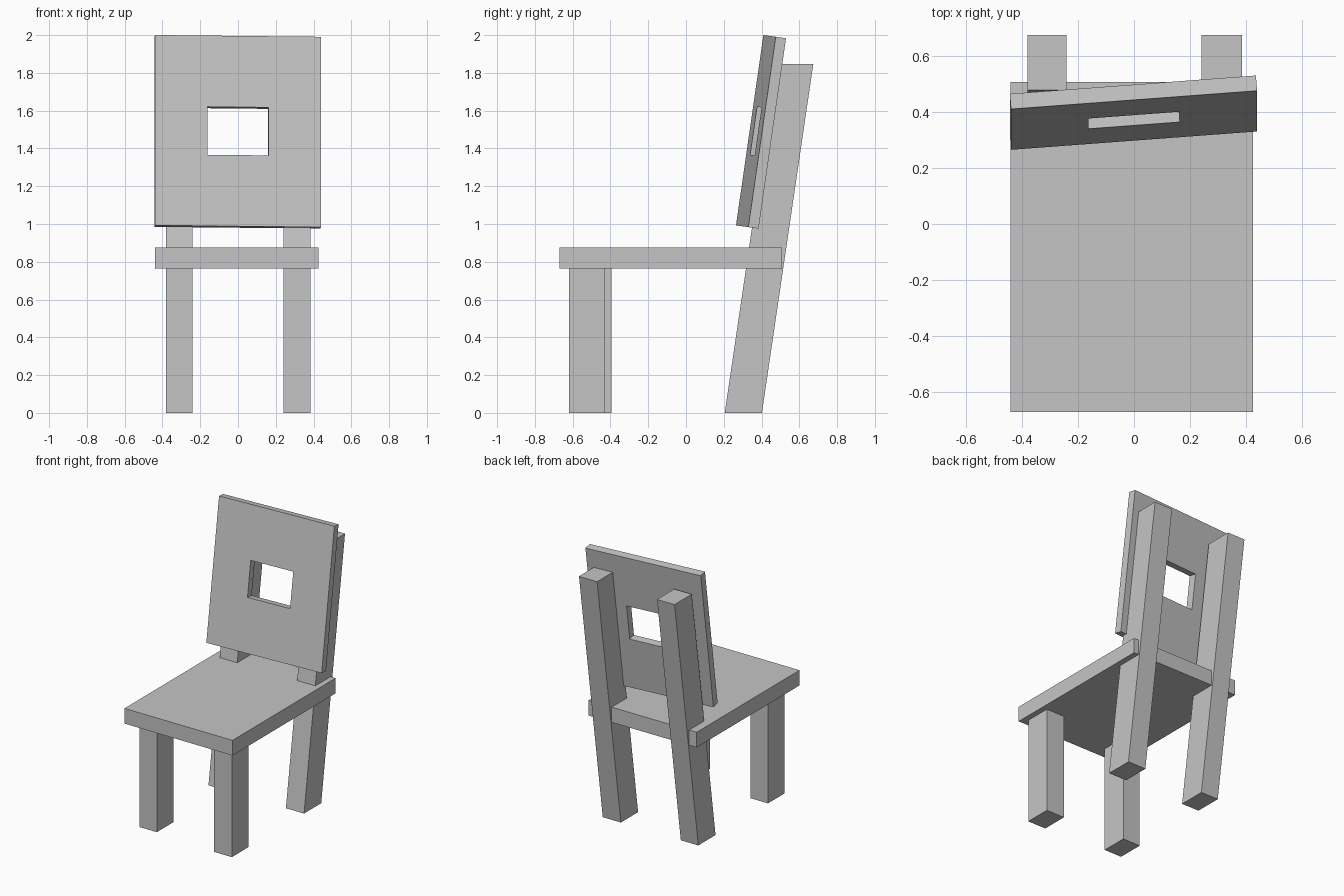
import bpy
import bmesh
from math import radians
from mathutils import Matrix, Vector

default = bpy.data.objects.get("Cube")
if default:
    bpy.data.objects.remove(default, do_unlink=True)

# Single plain grey for the whole chair
GREY = (0.56, 0.56, 0.56, 1.0)
grey = bpy.data.materials.new("plain grey")
grey.use_nodes = True
grey.diffuse_color = GREY
grey.node_tree.nodes["Principled BSDF"].inputs["Base Color"].default_value = GREY


def finish(name, bm):
    bmesh.ops.recalc_face_normals(bm, faces=bm.faces)
    mesh = bpy.data.meshes.new(name)
    bm.to_mesh(mesh)
    bm.free()
    mesh.materials.append(grey)
    obj = bpy.data.objects.new(name, mesh)
    bpy.context.collection.objects.link(obj)
    return obj


def block(name, low, high, lean=0.0):
    """Box between two corners; lean slides the top backwards."""
    low, high = Vector(low), Vector(high)
    size = high - low
    bm = bmesh.new()
    bmesh.ops.create_cube(bm, size=1)
    for v in bm.verts:
        t = v.co.z + 0.5
        v.co = (low + high) / 2 + v.co * size
        v.co.y += lean * t
    return finish(name, bm)


def backrest_panel(name, width, height, thick, hole_w, hole_h):
    """Upright slab with a rectangular window, centred on its origin."""
    bm = bmesh.new()
    rings = []
    for w, h in ((width, height), (hole_w, hole_h)):
        rings.append([bm.verts.new((sx * w / 2, -thick / 2, sz * h / 2))
                      for sx, sz in ((-1, -1), (1, -1), (1, 1), (-1, 1))])
    outer, inner = rings
    for i in range(4):
        j = (i + 1) % 4
        bm.faces.new((outer[i], outer[j], inner[j], inner[i]))
    # Thicken the frame towards the back
    ext = bmesh.ops.extrude_face_region(bm, geom=bm.faces[:], use_keep_orig=True)
    moved = [g for g in ext["geom"] if isinstance(g, bmesh.types.BMVert)]
    bmesh.ops.translate(bm, vec=(0, thick, 0), verts=moved)
    return finish(name, bm)


# Seat
block("seat", (-0.44, -0.67, 0.765), (0.425, 0.507, 0.875))

# Legs; the right front one stands slightly further back
for side, x0, x1, front_y in (("right", -0.38, -0.24, -0.585),
                              ("left", 0.24, 0.385, -0.62)):
    block("front_leg_" + side, (x0, front_y, 0), (x1, front_y + 0.19, 0.765))
    block("back_leg_" + side, (x0, 0.205, 0), (x1, 0.402, 1.847), lean=0.272)

# Backrest, leaning back and slightly twisted
back = backrest_panel("backrest", 0.88, 1.018, 0.055, 0.325, 0.257)
back.matrix_world = (Matrix.Translation((-0.002, 0.397, 1.488))
                     @ Matrix.Rotation(radians(-8.2), 4, "X")
                     @ Matrix.Rotation(radians(4.3), 4, "Z"))
